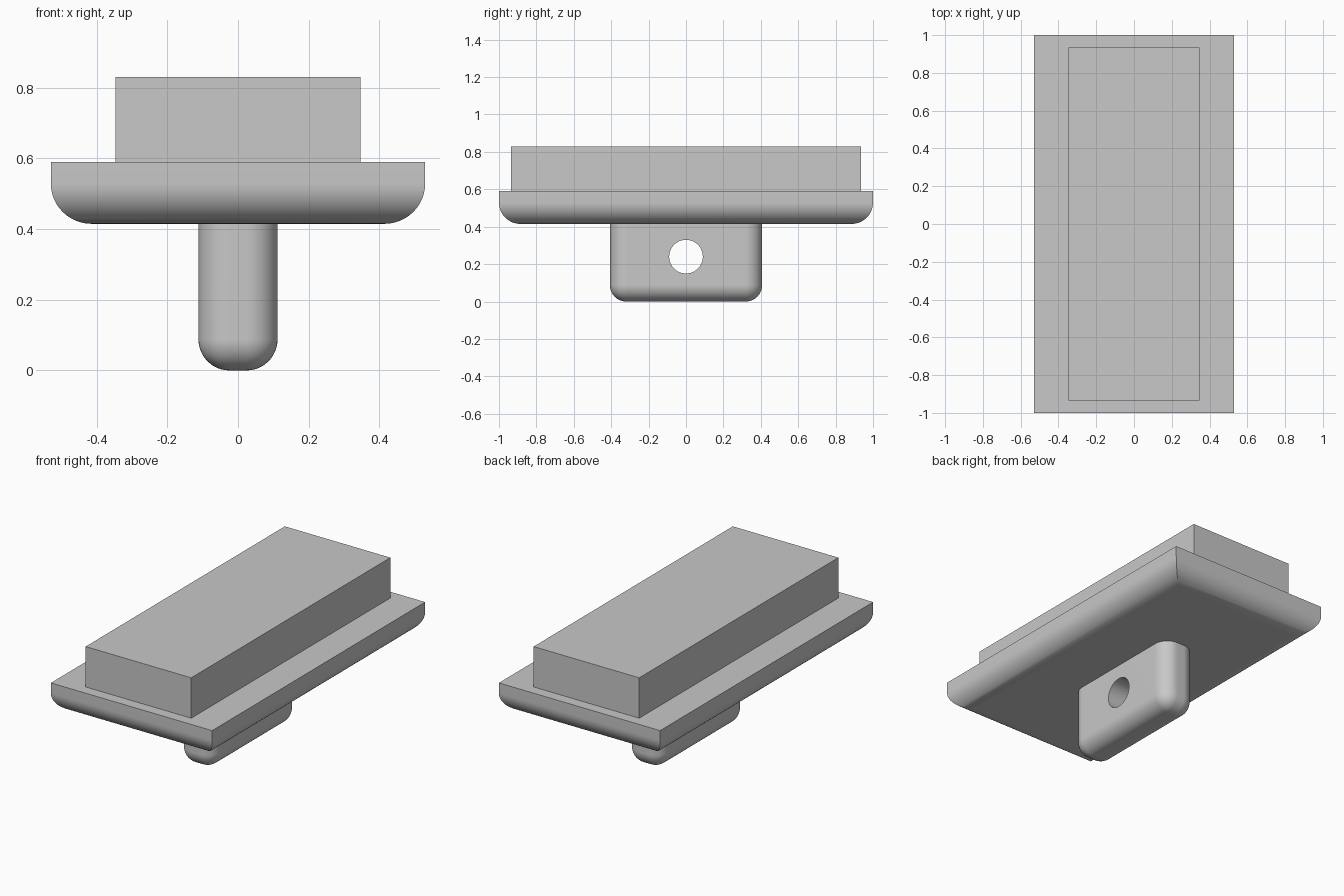
import bpy
import bmesh
import math
from mathutils import Matrix

default = bpy.data.objects.get("Cube")
if default:
    bpy.data.objects.remove(default, do_unlink=True)

# One plain grey for the whole piece
GREY = (0.58, 0.58, 0.58, 1)
grey = bpy.data.materials.new("plain grey")
grey.use_nodes = True
grey.diffuse_color = GREY
grey.node_tree.nodes["Principled BSDF"].inputs["Base Color"].default_value = GREY


def add_object(name, bm):
    mesh = bpy.data.meshes.new(name)
    bm.to_mesh(mesh)
    bm.free()
    mesh.materials.append(grey)
    obj = bpy.data.objects.new(name, mesh)
    bpy.context.collection.objects.link(obj)
    return obj


def activate(obj):
    bpy.ops.object.select_all(action='DESELECT')
    obj.select_set(True)
    bpy.context.view_layer.objects.active = obj


def box(name, half_x, half_y, low, high, radius=0, rounded=None):
    """Box between two heights; edges chosen by the rounded rule get a fillet."""
    bm = bmesh.new()
    bmesh.ops.create_cube(bm, size=2)
    for v in bm.verts:
        v.co.x *= half_x
        v.co.y *= half_y
        v.co.z = high if v.co.z > 0 else low
    if rounded:
        edges = [e for e in bm.edges if rounded([v.co.z for v in e.verts], low)]
        bmesh.ops.bevel(bm, geom=edges, offset=radius, offset_type='OFFSET',
                        segments=12, profile=0.5, affect='EDGES', clamp_overlap=True)
    return add_object(name, bm)


def finish(obj):
    activate(obj)
    bpy.ops.object.shade_smooth_by_angle(angle=math.radians(30))
    weighted = obj.modifiers.new("even_shading", 'WEIGHTED_NORMAL')
    weighted.keep_sharp = True


# Upper block
box("upper_block", 0.347, 0.935, 0.57, 0.83)

# Flange plate, rounded along its bottom rim only
plate = box("flange_plate", 0.53, 1.0, 0.415, 0.59, 0.115,
            lambda zs, low: max(zs) <= low + 0.001)
finish(plate)

# Mounting tab, rounded on its upright and bottom edges
tab = box("mounting_tab", 0.112, 0.407, 0, 0.44, 0.088,
          lambda zs, low: min(zs) <= low + 0.001)

# Pin hole through the tab from side to side
bm = bmesh.new()
bmesh.ops.create_cone(bm, cap_ends=True, segments=48, radius1=0.09, radius2=0.09, depth=1,
                      matrix=Matrix.Translation((0, 0, 0.24)) @ Matrix.Rotation(math.pi / 2, 4, 'Y'))
cutter = add_object("hole_cutter", bm)
cutter.hide_render = True
hole = tab.modifiers.new("pin_hole", 'BOOLEAN')
hole.operation = 'DIFFERENCE'
hole.solver = 'EXACT'
hole.object = cutter
activate(tab)
bpy.ops.object.modifier_apply(modifier=hole.name)
bpy.data.objects.remove(cutter, do_unlink=True)
finish(tab)
